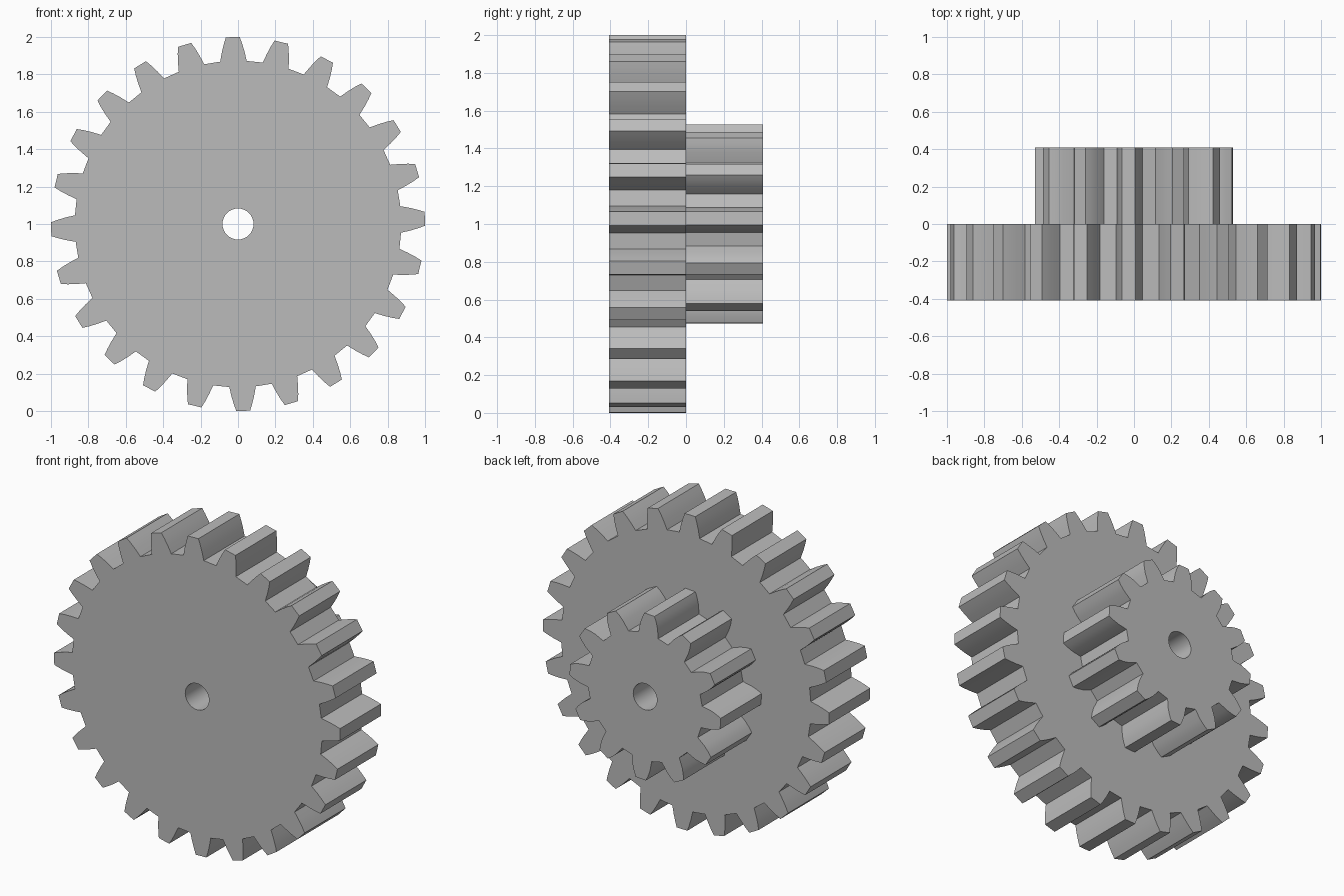
import bpy
import bmesh
from math import cos, sin, pi, radians

cube = bpy.data.objects.get("Cube")
if cube:
    bpy.data.objects.remove(cube, do_unlink=True)

AXIS_Z = 1.0
BORE_RADIUS = 0.083
WIDTH = 0.408

steel = bpy.data.materials.new("grey steel")
GREY = (0.5, 0.5, 0.5, 1)
steel.diffuse_color = GREY
steel.use_nodes = True
steel.node_tree.nodes["Principled BSDF"].inputs["Base Color"].default_value = GREY


def polar(radius, angle):
    return radius * cos(angle), radius * sin(angle)


def tooth_outline(count, phase, flank):
    """Gear outline; flank lists (radius, half thickness) from root to tip."""
    points = []
    for i in range(count):
        centre = radians(phase) + 2 * pi * i / count
        points += [polar(r, centre - h / r) for r, h in flank]
        points += [polar(r, centre + h / r) for r, h in reversed(flank)]
    return points


def add_loop(bm, points, y):
    verts = [bm.verts.new((x, y, z + AXIS_Z)) for x, z in points]
    return [bm.edges.new((v, verts[i - 1])) for i, v in enumerate(verts)]


def make_gear(name, count, phase, flank, y):
    bm = bmesh.new()
    # Toothed face with a bore through it
    bore = [polar(BORE_RADIUS, 2 * pi * i / 32) for i in range(32)]
    edges = add_loop(bm, tooth_outline(count, phase, flank), y)
    edges += add_loop(bm, bore, y)
    bmesh.ops.triangle_fill(bm, use_beauty=True, use_dissolve=False, edges=edges)
    # Extrude along the axle
    result = bmesh.ops.extrude_face_region(bm, geom=bm.faces[:])
    moved = [g for g in result["geom"] if isinstance(g, bmesh.types.BMVert)]
    bmesh.ops.translate(bm, verts=moved, vec=(0, WIDTH, 0))
    bmesh.ops.recalc_face_normals(bm, faces=bm.faces[:])

    mesh = bpy.data.meshes.new(name)
    bm.to_mesh(mesh)
    bm.free()
    mesh.materials.append(steel)
    gear = bpy.data.objects.new(name, mesh)
    bpy.context.collection.objects.link(gear)
    bpy.ops.object.select_all(action="DESELECT")
    gear.select_set(True)
    bpy.context.view_layer.objects.active = gear
    bpy.ops.object.shade_smooth_by_angle(angle=radians(20))


# Large front gear
make_gear("large_gear", 24, 1.6,
          [(0.873, 0.071), (0.923, 0.0605), (0.965, 0.049), (1.0, 0.037)], -WIDTH)

# Small rear gear
make_gear("small_gear", 12, 3.3,
          [(0.401, 0.069), (0.461, 0.0605), (0.498, 0.049), (0.528, 0.035)], 0)
